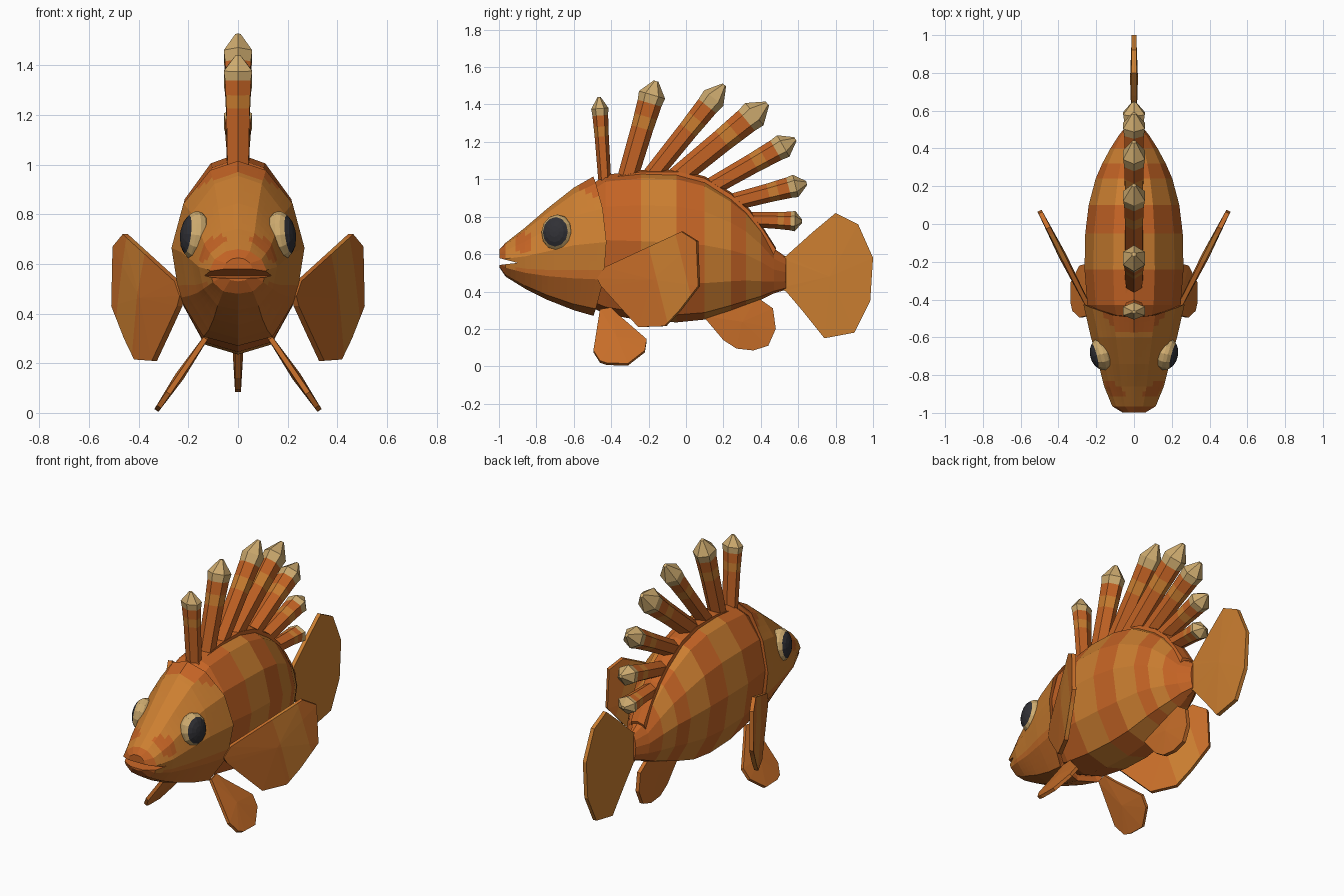
import bpy, bmesh, math
from mathutils import Vector, Matrix

if "Cube" in bpy.data.objects:
    bpy.data.objects.remove(bpy.data.objects["Cube"])

# ---- palette -------------------------------------------------------------
PALETTE = [("burnt_orange", (0.55, 0.125, 0.018)), ("light_orange", (0.60, 0.21, 0.03)),
           ("fin_orange", (0.57, 0.155, 0.022)), ("cream_tan", (0.62, 0.41, 0.16)),
           ("eye_black", (0.03, 0.03, 0.036))]
BURNT, LIGHT, FIN, TAN, BLACK = range(5)
MATS = []
for mat_name, rgb in PALETTE:
    m = bpy.data.materials.new(mat_name)
    m.diffuse_color = (*rgb, 1)
    m.use_nodes = True
    m.node_tree.nodes["Principled BSDF"].inputs["Base Color"].default_value = m.diffuse_color
    MATS.append(m)


def finish(bm, name, mirror=False):
    bmesh.ops.recalc_face_normals(bm, faces=bm.faces[:])
    me = bpy.data.meshes.new(name)
    bm.to_mesh(me)
    bm.free()
    for m in MATS:
        me.materials.append(m)
    ob = bpy.data.objects.new(name, me)
    bpy.context.collection.objects.link(ob)
    if mirror:
        ob.modifiers.new("mirror", 'MIRROR').use_mirror_merge = False
    return ob


def loft(rings, mats):
    """Skin a list of point rings; mats gives one colour per span."""
    bm = bmesh.new()
    vr = [[bm.verts.new(p) for p in r] for r in rings]
    n = len(vr[0])
    for k, (a, b) in enumerate(zip(vr, vr[1:])):
        for i in range(n):
            j = (i + 1) % n
            bm.faces.new((a[i], a[j], b[j], b[i])).material_index = mats[k]
    bm.faces.new(vr[0]).material_index = mats[0]
    bm.faces.new(vr[-1]).material_index = mats[-1]
    return bm


# half cross-section of the fish: (width fraction, height fraction)
HALF = [(0, 1), (.42, .95), (.82, .77), (1, .53), (.88, .26), (.52, .05), (0, 0)]
SECTION = HALF + [(-w, h) for w, h in HALF[-2:0:-1]]


def ring(y, zb, zt, w, bow=0):
    """Body ring; bow sweeps the top and bottom of the ring forward."""
    return [(fx * w, y - bow * (2 * fz - 1) ** 2, zb + fz * (zt - zb)) for fx, fz in SECTION]


# ---- body with stripes ----------------------------------------------------
body = [(-.56, .34, .93, .19), (-.43, .28, 1.025, .247), (-.24, .245, 1.045, .262),
        (-.05, .235, 1.04, .258), (.10, .25, 1.0, .24), (.24, .295, .91, .203),
        (.32, .325, .84, .168), (.40, .355, .74, .125), (.47, .39, .63, .08),
        (.535, .41, .585, .028)]
finish(loft([ring(*s) for s in body],
            [BURNT, BURNT, LIGHT, BURNT, LIGHT, BURNT, LIGHT, BURNT, BURNT]), "body")

# ---- head with gill-cover edge and spots ----------------------------------
head = [(-.998, .53, .625, .06), (-.965, .48, .66, .115), (-.86, .415, .742, .158),
        (-.74, .355, .845, .188), (-.60, .30, .955, .228), (-.425, .27, 1.015, .268, .07),
        (-.43, .30, 1.0, .235, .07)]
bm = loft([ring(*s) for s in head], [BURNT] + [LIGHT] * 4 + [BURNT])
bmesh.ops.subdivide_edges(bm, edges=bm.edges[:], cuts=3, use_grid_fill=True)
SPOTS = [(-.87, .66, .05), (-.50, 1.0, .085)]
for f in bm.faces:
    c = f.calc_center_median()
    if any(math.hypot(c.y - y, c.z - z) < r for y, z, r in SPOTS):
        f.material_index = BURNT
    elif f.material_index == LIGHT and c.z < .52:
        f.material_index = FIN
head_ob = finish(bm, "head")

# mouth notch
prof = [(-1.06, .595), (-.90, .553), (-1.06, .535)]
cutter = finish(loft([[(x, y, z) for y, z in prof] for x in (-.3, .3)], [BURNT]), "mouth_cutter")
cutter.hide_render = True
cutter.display_type = 'WIRE'
cut = head_ob.modifiers.new("mouth", 'BOOLEAN')
cut.object, cut.operation, cut.solver = cutter, 'DIFFERENCE', 'EXACT'

# ---- eyes -----------------------------------------------------------------
bm = bmesh.new()
bmesh.ops.create_uvsphere(bm, u_segments=12, v_segments=10, radius=1)
for f in bm.faces:
    f.material_index = BLACK if f.calc_center_median().z > .5 else TAN
bm.transform(Matrix.Translation((.172, -.69, .715)) @ Matrix.Rotation(-.25, 4, 'Z')
             @ Matrix.Rotation(-.12, 4, 'Y') @ Matrix.Rotation(math.pi / 2, 4, 'Y')
             @ Matrix.Diagonal((.098, .085, .06, 1)))
finish(bm, "eyes", mirror=True)


# ---- fins -----------------------------------------------------------------
def fin(name, outline, place, color, thick=.024, mirror=False, patch=None):
    """Slightly domed plate from a (y, z) outline, set in space by place(y, z)."""
    bm = bmesh.new()
    face = bm.faces.new([bm.verts.new(place(y, z)) for y, z in outline])
    face.normal_update()
    off = face.normal * thick / 2
    ext = bmesh.ops.extrude_face_region(bm, geom=[face], use_keep_orig=True)
    moved = [g for g in ext["geom"] if isinstance(g, bmesh.types.BMVert)]
    for v in bm.verts:
        v.co += off if v in moved else -off
    bmesh.ops.recalc_face_normals(bm, faces=bm.faces[:])
    bmesh.ops.poke(bm, faces=[f for f in bm.faces if len(f.verts) > 4], offset=.009)
    for f in bm.faces:
        f.material_index = color
    if patch:                       # lighter band between two slanted lines
        for y in patch:
            bmesh.ops.bisect_plane(bm, geom=bm.verts[:] + bm.edges[:] + bm.faces[:],
                                   plane_co=(0, y, 0), plane_no=(0, 1, .25))
        for f in bm.faces:
            c = f.calc_center_median()
            if patch[0] < c.y + .25 * c.z < patch[1]:
                f.material_index = LIGHT
    finish(bm, name, mirror)


fin("tail_fin", [(.50, .58), (.535, .59), (.68, .72), (.80, .82), (.92, .76), (1, .58), (.985, .35),
                 (.90, .18), (.74, .15), (.62, .30), (.535, .40), (.50, .42)],
    lambda y, z: (0, y, z), LIGHT)
fin("anal_fin", [(.09, .27), (.20, .14), (.27, .095), (.36, .085), (.44, .11), (.48, .20),
                 (.465, .31), (.38, .37), (.22, .38)],
    lambda y, z: (0, y, z), FIN)
fin("pectoral_fins", [(-.47, .47), (-.43, .53), (-.02, .72), (.06, .67), (.07, .43), (-.03, .30),
                      (-.11, .215), (-.25, .21), (-.36, .33), (-.45, .43)],
    lambda y, z: (.245 + (y + .43) * .51, y, z), FIN, mirror=True, patch=(-.04, .12))
fin("pelvic_fins", [(-.46, .30), (-.495, .08), (-.46, .025), (-.42, .012), (-.31, .01), (-.22, .08),
                    (-.21, .14), (-.36, .27), (-.40, .31)],
    lambda y, z: (.145 + (.28 - z) * .68, y, z), FIN, thick=.02, mirror=True)

# ---- dorsal ridge ---------------------------------------------------------
ridge = [(-.45, 1.005), (-.24, 1.045), (-.04, 1.045), (.10, 1.01), (.24, .925), (.34, .835),
         (.42, .725), (.48, .63)]
finish(loft([[(-.055, y - .02, z - .06), (-.045, y, z - .005), (0, y, z + .006), (.045, y, z - .005),
              (.055, y - .02, z - .06)] for y, z in ridge], [BURNT] * 7), "dorsal_ridge")

# ---- dorsal spines --------------------------------------------------------
SPINES = [(-.435, 1.0, -.465, 1.44, .042), (-.315, 1.0, -.16, 1.525, .066),
          (-.20, 1.0, .205, 1.505, .06), (-.06, 1.0, .435, 1.405, .07),
          (.12, .95, .585, 1.215, .06), (.22, .87, .645, .98, .056), (.35, .785, .62, .775, .05)]
# (fraction along, width factor, colour of the span after it)
STEPS = [(0, .82, BURNT), (.52, .9, LIGHT), (.64, .95, BURNT), (.775, 1, TAN), (.86, 1.1, TAN),
         (1, .2, TAN)]
for k, (y0, z0, y1, z1, r) in enumerate(SPINES):
    base, tip = Vector((0, y0, z0)), Vector((0, y1, z1))
    d = (tip - base).normalized()
    p = Vector((0, d.z, -d.y))
    rings = []
    for t, s, _ in STEPS:
        c = base.lerp(tip, t)
        rings.append([c + p * (math.cos(a) * r * s) + Vector((math.sin(a) * .06 * s, 0, 0))
                      for a in (i * math.pi / 3 for i in range(6))])
    finish(loft(rings, [m for _, _, m in STEPS[:-1]]), f"dorsal_spine_{k + 1}")
